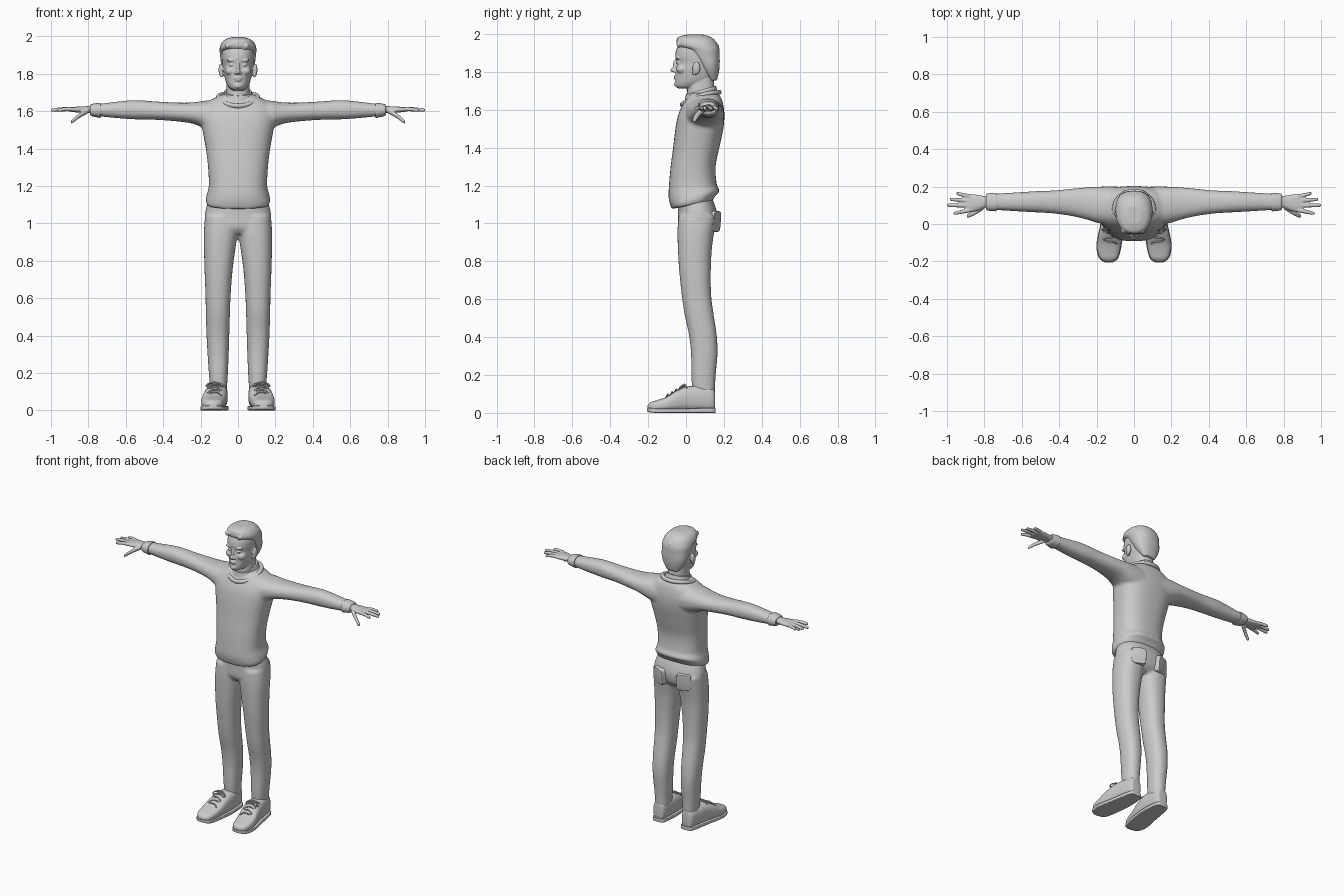
import bpy, bmesh, math, random
from mathutils import Matrix, Vector

random.seed(4)
ORDER = {'x': (2, 0, 1), 'y': (0, 2, 1), 'z': (0, 1, 2)}


def spow(c, e):
    return math.copysign(abs(c) ** (2 / e), c)


def loft(bm, axis, rows, e=2.3, seg=32, sub=4):
    """Smooth loft through rows (t, u_min, u_max, v_min, v_max) along an axis."""
    rows = [Vector(r) for r in rows]
    path = []
    for i in range(len(rows) - 1):
        p0, p1 = rows[max(i - 1, 0)], rows[i]
        p2, p3 = rows[i + 1], rows[min(i + 2, len(rows) - 1)]
        for k in range(sub):
            s = k / sub
            path.append(0.5 * (2 * p1 + (p2 - p0) * s + (2 * p0 - 5 * p1 + 4 * p2 - p3) * s * s
                               + (3 * p1 - p0 - 3 * p2 + p3) * s ** 3))
    path.append(rows[-1])
    rings, faces = [], []
    for t, u0, u1, v0, v1 in path:
        ring = []
        for j in range(seg):
            a = 2 * math.pi * j / seg
            uvt = ((u0 + u1) / 2 + (u1 - u0) / 2 * spow(math.cos(a), e),
                   (v0 + v1) / 2 + (v1 - v0) / 2 * spow(math.sin(a), e), t)
            ring.append(bm.verts.new([uvt[k] for k in ORDER[axis]]))
        rings.append(ring)
    for a, b in zip(rings, rings[1:]):
        for j in range(seg):
            k = (j + 1) % seg
            faces.append(bm.faces.new((a[j], a[k], b[k], b[j])))
    faces += [bm.faces.new(rings[0]), bm.faces.new(rings[-1])]
    bmesh.ops.recalc_face_normals(bm, faces=faces)


def ball(bm, c, r):
    bmesh.ops.create_uvsphere(bm, u_segments=20, v_segments=12, radius=1,
                              matrix=Matrix.Translation(c) @ Matrix.Diagonal((*r, 1)))


def mirror(bm):
    new = bmesh.ops.duplicate(bm, geom=bm.verts[:] + bm.edges[:] + bm.faces[:])['geom']
    for v in new:
        if isinstance(v, bmesh.types.BMVert):
            v.co.x *= -1
    bmesh.ops.reverse_faces(bm, faces=[f for f in new if isinstance(f, bmesh.types.BMFace)])


def finish(name, bm, voxel=0, smooth=0):
    me = bpy.data.meshes.new(name)
    bm.to_mesh(me)
    bm.free()
    for p in me.polygons:
        p.use_smooth = True
    me.set_sharp_from_angle(angle=math.radians(50))
    ob = bpy.data.objects.new(name, me)
    bpy.context.collection.objects.link(ob)
    if voxel:
        m = ob.modifiers.new('fuse', 'REMESH')
        m.mode, m.voxel_size, m.use_smooth_shade = 'VOXEL', voxel, True
    if smooth:
        m = ob.modifiers.new('soften', 'SMOOTH')
        m.factor, m.iterations = 0.5, smooth
    return ob


def tube(name, pts, r, cyclic=False):
    cu = bpy.data.curves.new(name, 'CURVE')
    cu.dimensions, cu.bevel_depth, cu.bevel_resolution, cu.resolution_u = '3D', r, 3, 6
    cu.use_fill_caps = True
    sp = cu.splines.new('NURBS')
    sp.points.add(len(pts) - 1)
    for p, co in zip(sp.points, pts):
        p.co = (*co, 1)
    sp.order_u, sp.use_endpoint_u, sp.use_cyclic_u = 3, True, cyclic
    bpy.context.collection.objects.link(bpy.data.objects.new(name, cu))


# Sweater: sleeves mirrored, then fused with the torso
bm = bmesh.new()
loft(bm, 'x', [(.08, .0, .2, 1.48, 1.66), (.17, .0, .2, 1.505, 1.657), (.24, .02, .197, 1.533, 1.647),
               (.32, .04, .19, 1.545, 1.646), (.42, .055, .18, 1.553, 1.651), (.52, .062, .176, 1.556, 1.658),
               (.58, .065, .172, 1.558, 1.658), (.68, .071, .166, 1.566, 1.647), (.785, .077, .159, 1.578, 1.634)])
mirror(bm)
loft(bm, 'z', [(1.075, -.165, .165, -.075, .14), (1.1, -.172, .172, -.084, .155), (1.14, -.167, .167, -.092, .178),
               (1.2, -.156, .156, -.09, .163), (1.3, -.16, .16, -.081, .156), (1.4, -.172, .172, -.068, .176),
               (1.5, -.19, .19, -.056, .197), (1.57, -.2, .2, -.042, .203), (1.62, -.19, .19, -.022, .198),
               (1.66, -.145, .145, .0, .187), (1.69, -.085, .085, .02, .167)], e=2.5, seg=48)
for v in bm.verts:  # hem rises toward the back
    if v.co.z < 1.2:
        v.co.z += (v.co.y + .08) * .2 * min(1, (1.2 - v.co.z) / .1)
finish('sweater', bm, .009, 6)

# Sweater neckline and shirt collar
ring = []
for i in range(24):
    a = 2 * math.pi * i / 24
    c = math.cos(a)
    ring.append((.105 * math.sin(a), .078 - .098 * c, 1.675 - .032 * c - .015 * c * c))
tube('neckline_rib', ring, .013, True)
bm = bmesh.new()
loft(bm, 'z', [(1.64, -.095, .095, -.012, .17), (1.675, -.083, .083, -.006, .166), (1.705, -.073, .073, .0, .158)])
for v in bm.verts:
    v.co.z += (v.co.y - .08) * .28
finish('shirt_collar', bm)

# Cuffs
bm = bmesh.new()
loft(bm, 'x', [(.735, .07, .166, 1.566, 1.644), (.742, .068, .167, 1.565, 1.645), (.78, .072, .163, 1.573, 1.639),
               (.79, .077, .159, 1.579, 1.633)])
mirror(bm)
finish('sleeve_cuffs', bm)

# Hands: palm, fingers and thumb
bm = bmesh.new()
loft(bm, 'x', [(.77, .092, .147, 1.588, 1.628), (.8, .086, .15, 1.591, 1.627), (.85, .068, .158, 1.592, 1.625),
               (.89, .062, .16, 1.597, 1.621), (.908, .07, .152, 1.6, 1.618)])


def finger(pts, r):
    rows = [(pts[0][0], pts[0], r), (pts[1][0], pts[1], r * .95), (pts[2][0] - .006, pts[2], r * .75),
            (pts[2][0], pts[2], r * .35)]
    loft(bm, 'x', [(x, p[1] - q, p[1] + q, p[2] - q, p[2] + q) for x, p, q in rows], 2, 16)


for by, ty, tx in ((.074, .057, .965), (.099, .1, 1.0), (.124, .132, .985), (.147, .163, .95)):
    finger([(.875, by, 1.61), ((.875 + tx) / 2, (by + ty) / 2, 1.611), (tx, ty, 1.606)], .0115)
finger([(.8, .095, 1.604), (.85, .062, 1.575), (.893, .044, 1.545)], .0145)
mirror(bm)
finish('hands', bm, .004, 2)

# Trousers: legs mirrored, then fused with the seat
bm = bmesh.new()
loft(bm, 'z', [(.105, .06, .148, .032, .151), (.2, .054, .156, .028, .157), (.32, .049, .164, .026, .167),
               (.42, .046, .169, .014, .161), (.52, .043, .172, -.008, .146), (.62, .039, .174, -.022, .133),
               (.75, .029, .179, -.036, .131), (.87, .013, .182, -.043, .137), (.96, .0, .182, -.045, .15),
               (1.04, .0, .176, -.04, .163)])
for v in bm.verts:  # cuffs drop toward the heel
    if v.co.z < .15:
        v.co.z -= (v.co.y - .08) * .25
mirror(bm)
loft(bm, 'z', [(.945, -.08, .08, -.02, .12), (.98, -.165, .165, -.042, .155), (1.05, -.177, .177, -.042, .165),
               (1.13, -.157, .157, -.045, .14)])
finish('trousers', bm, .009, 5)

# Back pockets and shoes on both sides
for s in (-1, 1):
    bm = bmesh.new()
    loft(bm, 'y', [(-.03, -.048, .048, -.055, .055), (.004, -.048, .048, -.055, .055),
                   (.009, -.044, .044, -.05, .05)], e=5)
    ob = finish('back_pocket', bm)
    ob.location = (s * .093, .157, 1.01)
    ob.rotation_euler = (math.radians(-5), 0, math.radians(-24 * s))
    # Laces and bow
    for k in range(5):
        y = -.095 + .022 * k
        z = .095 + .6 * (y + .09)
        d = .012 * (-1) ** k
        tube('shoe_lace', [(s * .088, y - d, z - .012), (s * .105, y, z + .006), (s * .145, y, z + .006),
                           (s * .163, y + d, z - .012)], .004)
    for q in (-1, 1):
        cx = s * .125
        tube('lace_bow', [(cx, -.005, .142), (cx + q * .03, -.02, .15), (cx + q * .05, -.03, .128),
                          (cx + q * .025, -.035, .13)], .004, True)
bm = bmesh.new()
loft(bm, 'y', [(.153, .088, .128, .02, .1), (.143, .068, .147, .01, .132), (.08, .057, .162, .008, .142),
               (.01, .055, .175, .008, .14), (-.05, .06, .188, .008, .118), (-.1, .068, .196, .008, .086),
               (-.15, .077, .194, .008, .068), (-.185, .09, .18, .01, .057), (-.202, .115, .155, .016, .042)], e=2.8)
mirror(bm)
finish('shoe_uppers', bm)
bm = bmesh.new()
loft(bm, 'y', [(.157, .085, .13, 0, .026), (.145, .064, .15, 0, .026), (.08, .053, .166, 0, .025),
               (.0, .052, .18, 0, .024), (-.1, .064, .2, 0, .023), (-.16, .076, .196, 0, .024),
               (-.19, .09, .18, .003, .026), (-.206, .115, .155, .008, .026)], e=8)
mirror(bm)
finish('shoe_soles', bm)

# Head: paired features mirrored, then fused with skull, nose, lips and neck
bm = bmesh.new()
ball(bm, (.092, .055, 1.82), (.012, .021, .034))
ball(bm, (.087, .045, 1.795), (.01, .012, .014))
ball(bm, (.035, -.044, 1.872), (.026, .011, .008))
ball(bm, (.034, -.04, 1.848), (.015, .011, .008))
ball(bm, (.012, -.06, 1.804), (.009, .012, .008))
ball(bm, (.042, -.018, 1.815), (.028, .034, .026))
mirror(bm)
loft(bm, 'z', [(1.712, -.025, .025, -.04, .05), (1.722, -.044, .044, -.054, .09), (1.745, -.06, .06, -.057, .13),
               (1.775, -.07, .07, -.055, .152), (1.81, -.077, .077, -.055, .162), (1.847, -.081, .081, -.05, .168),
               (1.88, -.085, .085, -.057, .17), (1.92, -.084, .084, -.05, .165), (1.955, -.07, .07, -.03, .14),
               (1.98, -.035, .035, .02, .1)], e=2.2)
loft(bm, 'z', [(1.6, -.075, .075, .005, .16), (1.66, -.065, .065, .005, .153), (1.72, -.062, .062, .008, .15),
               (1.78, -.06, .06, .02, .145)])
ball(bm, (0, -.056, 1.83), (.01, .014, .034))
ball(bm, (0, -.068, 1.81), (.012, .016, .012))
ball(bm, (0, -.054, 1.776), (.023, .012, .006))
ball(bm, (0, -.053, 1.765), (.019, .012, .006))
ball(bm, (0, -.05, 1.735), (.022, .013, .014))
finish('head', bm, .004, 2)

# Hair: swept cap with raised locks
bm = bmesh.new()
loft(bm, 'z', [(1.755, -.045, .045, .125, .163), (1.8, -.074, .074, .085, .174), (1.84, -.089, .089, .062, .178),
               (1.88, -.094, .094, .03, .178), (1.915, -.098, .098, .0, .177), (1.937, -.098, .098, -.045, .171),
               (1.962, -.09, .09, -.05, .156), (1.983, -.07, .07, -.042, .133), (1.996, -.035, .035, .0, .095)], e=2.3)
for i in range(34):
    a, h = random.uniform(0, 2 * math.pi), random.uniform(.35, .95)
    w = math.sqrt(1 - h * h)
    ball(bm, (.088 * w * math.cos(a), .062 + .1 * w * math.sin(a), 1.905 + .082 * h), (.014, .022, .012))
for x in (-.055, -.03, -.005, .02, .045):  # fringe
    ball(bm, (x, -.03, 1.962 - abs(x + .01) * .25), (.016, .022, .018))
finish('hair', bm, .005, 2)
